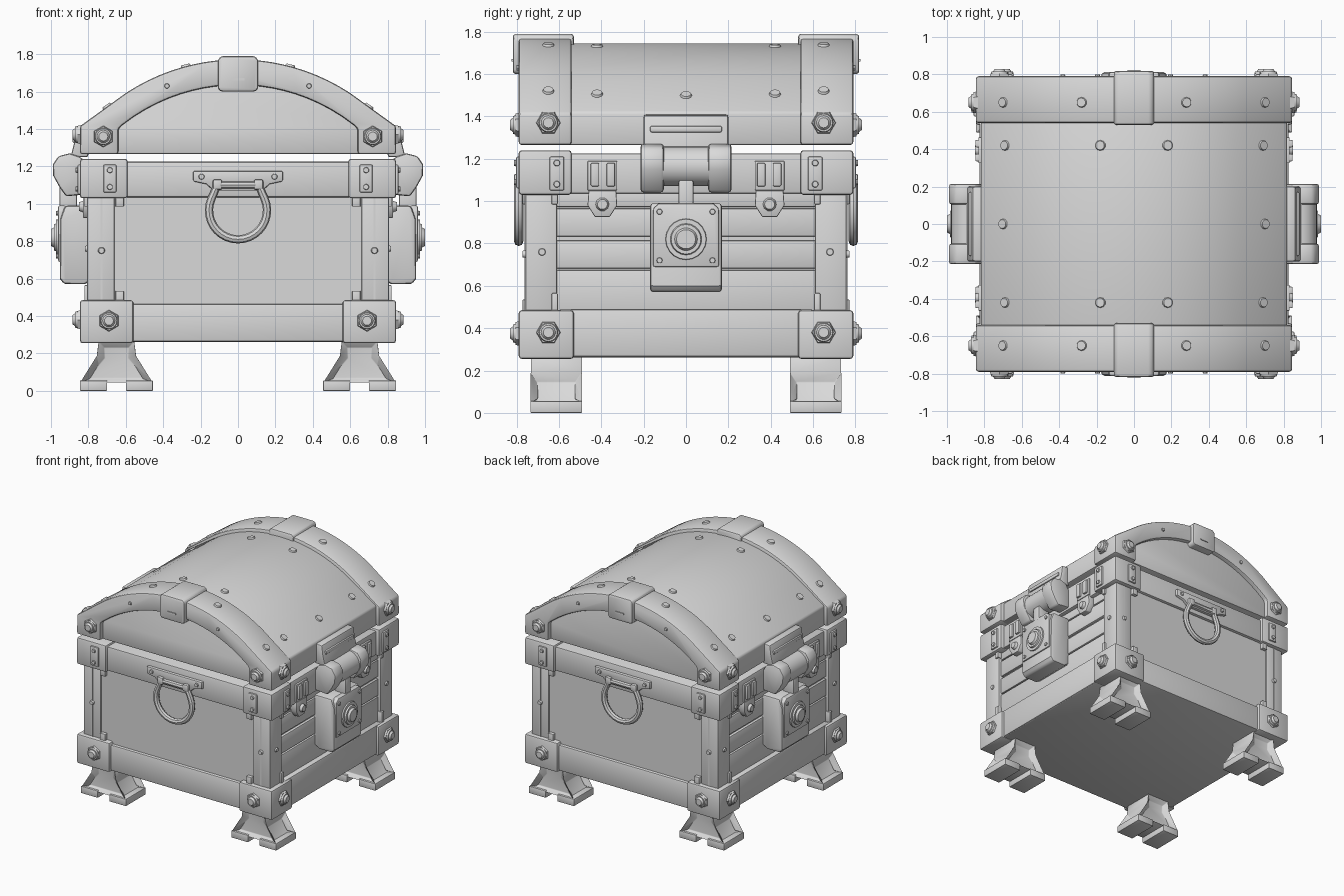
import bpy, bmesh, math
from mathutils import Vector, Matrix

if "Cube" in bpy.data.objects:
    bpy.data.objects.remove(bpy.data.objects["Cube"])

grey = bpy.data.materials.new("plain_grey")
grey.use_nodes = True
grey.diffuse_color = (0.7, 0.7, 0.7, 1)
grey.node_tree.nodes["Principled BSDF"].inputs["Base Color"].default_value = (0.7, 0.7, 0.7, 1)
parts = []


def finish(name, bm, bevel=0.0, mirror=""):
    """Bevel the sharp edges, make the object and mirror it over the named axes."""
    bmesh.ops.recalc_face_normals(bm, faces=bm.faces)
    if bevel:
        sharp = [e for e in bm.edges if e.is_manifold and e.calc_face_angle(0) > math.radians(40)]
        bmesh.ops.bevel(bm, geom=sharp, offset=bevel, segments=2, profile=0.5,
                        affect='EDGES', clamp_overlap=True)
    me = bpy.data.meshes.new(name)
    bm.to_mesh(me)
    bm.free()
    me.materials.append(grey)
    ob = bpy.data.objects.new(name, me)
    bpy.context.collection.objects.link(ob)
    if mirror:
        m = ob.modifiers.new("Mirror", 'MIRROR')
        m.use_axis = ["x" in mirror, "y" in mirror, False]
        m.use_mirror_merge = False
    parts.append(ob)
    return ob


def add_prism(bm, pts, axis, a, b):
    """Extrude a profile: (x, z) along y, or (y, z) along x."""
    put = (lambda p, t: (p[0], t, p[1])) if axis == "y" else (lambda p, t: (t, p[0], p[1]))
    face = bm.faces.new([bm.verts.new(put(p, a)) for p in pts])
    out = bmesh.ops.extrude_face_region(bm, geom=[face])["geom"]
    move = (0, b - a, 0) if axis == "y" else (b - a, 0, 0)
    bmesh.ops.translate(bm, verts=[v for v in out if isinstance(v, bmesh.types.BMVert)], vec=move)


def prism(name, pts, axis, a, b, bevel=0.01, mirror=""):
    bm = bmesh.new()
    add_prism(bm, pts, axis, a, b)
    return finish(name, bm, bevel, mirror)


def box(name, x, y, z, bevel=0.01, mirror=""):
    return prism(name, [(x[0], z[0]), (x[1], z[0]), (x[1], z[1]), (x[0], z[1])],
                 "y", y[0], y[1], bevel, mirror)


def add_cone(bm, loc, normal, r1, r2, h, sides):
    n = Vector(normal).normalized()
    mat = (Matrix.Translation(Vector(loc) + n * h / 2)
           @ Vector((0, 0, 1)).rotation_difference(n).to_matrix().to_4x4())
    bmesh.ops.create_cone(bm, cap_ends=True, segments=sides, radius1=r1, radius2=r2,
                          depth=h, matrix=mat)


def bolts(name, spots, mirror="xy", s=1.0):
    """Hex washer, collar and domed head at each (location, normal)."""
    bm = bmesh.new()
    for loc, n in spots:
        n = Vector(n)
        p = Vector(loc)
        add_cone(bm, p - n * 0.01, n, 0.06 * s, 0.054 * s, 0.024, 6)
        add_cone(bm, p + n * 0.014, n, 0.046 * s, 0.042 * s, 0.012, 16)
        add_cone(bm, p + n * 0.026, n, 0.034 * s, 0.024 * s, 0.014, 16)
    return finish(name, bm, 0, mirror)


def rivets(name, spots, r=0.022, mirror="xy"):
    bm = bmesh.new()
    for loc, n in spots:
        n = Vector(n).normalized()
        add_cone(bm, Vector(loc) - n * 0.01, n, r, r * 0.75, 0.02, 10)
    return finish(name, bm, 0, mirror)


def arc(x, top, radius):
    return top - radius + math.sqrt(radius * radius - x * x)


def arch_line(half, side_z, top, radius, end, n=20):
    """Right-to-left arch: upright side, straight shoulder, then a circular crown."""
    crown = [(end - 2 * end * i / n, 0) for i in range(n + 1)]
    crown = [(x, arc(x, top, radius)) for x, _ in crown]
    return [(half, 1.265), (half, side_z)] + crown + [(-half, side_z), (-half, 1.265)]


# Lid: barrel, end arches, crown clips
prism("lid_barrel", arch_line(0.818, 1.42, 1.745, 1.09, 0.6), "y", -0.755, 0.755, 0.012)
outer = arch_line(0.845, 1.415, 1.772, 1.09, 0.6)
inner = arch_line(0.64, 1.40, 1.635, 1.0, 0.62)
prism("lid_end_arch", outer + inner[::-1], "y", 0.54, 0.79, 0.014, "y")
prism("crown_clip", [(-0.095, 1.60), (0.095, 1.60), (0.108, 1.62), (0.108, 1.77),
                     (0.09, 1.79), (-0.09, 1.79), (-0.108, 1.77), (-0.108, 1.62)],
      "y", 0.53, 0.818, 0.014, "y")
box("crown_clip_slot", (-0.035, 0.035), (0.81, 0.824), (1.66, 1.672), 0, "y")

# Lid rivets sit square to the curve
spots = []
for x, y, top in [(0.7, 0.65, 1.772), (0.28, 0.65, 1.772), (0.69, 0.42, 1.745),
                  (0.18, 0.42, 1.745), (0.7, 0, 1.745)]:
    if x > 0.6:
        z0, half, side = arc(0.6, top, 1.09), (0.845, 0.818)[top < 1.76], (1.415, 1.42)[top < 1.76]
        k = (z0 - side) / (half - 0.6)
        spots.append(((x, y, z0 - k * (x - 0.6)), (k, 0, 1)))
    else:
        spots.append(((x, y, arc(x, top, 1.09)), (x, 0, 1.09)))
rivets("lid_rivets", spots, 0.032)
rivets("arch_face_rivets", [((0.38, 0.79, 1.63), (0, 1, 0))], 0.016)

# Body: core, side planks, posts, rails
box("body_core", (-0.765, 0.765), (-0.745, 0.745), (0.27, 1.20), 0)
for i, (a, b) in enumerate([(0.45, 0.675), (0.683, 0.815), (0.832, 0.965), (0.972, 1.06)]):
    box("side_plank_%d" % (i + 1), (0.74, 0.785), (-0.63, 0.63), (a, b), 0.008, "x")
box("corner_post", (0.66, 0.808), (0.61, 0.757), (0.40, 1.08), 0.008, "xy")
box("post_strip", (0.725, 0.735), (0.74, 0.762), (0.46, 1.04), 0, "xy")
box("bottom_rail", (-0.822, 0.822), (-0.768, 0.768), (0.262, 0.465), 0.012)
box("side_bottom_rail", (0.72, 0.826), (-0.6, 0.6), (0.264, 0.49), 0.012, "x")
box("top_rim", (-0.818, 0.818), (-0.768, 0.768), (1.035, 1.225), 0.012)
box("bottom_corner_bracket", (0.56, 0.845), (0.53, 0.79), (0.255, 0.485), 0.014, "xy")
box("rim_corner_bracket", (0.59, 0.845), (0.54, 0.79), (1.03, 1.24), 0.014, "xy")

# Small tabs joining brackets to panels
for name, z in [("lower_tab", (0.46, 0.535)), ("upper_tab", (0.985, 1.05))]:
    box(name, (0.61, 0.655), (0.72, 0.772), z, 0.005, "xy")
    box("side_" + name, (0.75, 0.822), (0.605, 0.635), (z[0], z[1] + 0.03), 0.005, "xy")

# Corner bolts and rim corner plates
X, Y = (1, 0, 0), (0, 1, 0)
bolts("lid_corner_bolts", [((0.72, 0.79, 1.36), Y), ((0.845, 0.65, 1.37), X)])
bolts("bottom_corner_bolts", [((0.69, 0.79, 0.375), Y), ((0.845, 0.65, 0.38), X)])
box("rim_corner_plate", (0.65, 0.72), (0.78, 0.802), (1.06, 1.21), 0.008, "xy")
box("side_rim_corner_plate", (0.835, 0.858), (0.575, 0.645), (1.05, 1.21), 0.008, "xy")
rivets("corner_plate_rivets", [((0.685, 0.802, z), Y) for z in (1.09, 1.18)]
       + [((0.858, 0.61, z), X) for z in (1.08, 1.18)], 0.018)
rivets("post_rivets", [((0.73, 0.762, 0.75), Y), ((0.808, 0.68, 0.76), X)], 0.02)

# Legs: flared blocks with sunken windows on two split feet
bm = bmesh.new()
add_prism(bm, [(0.455, 0.045), (0.845, 0.045), (0.755, 0.19), (0.745, 0.265),
               (0.555, 0.265), (0.545, 0.19)], "y", 0.49, 0.735)
bm.normal_update()
bmesh.ops.recalc_face_normals(bm, faces=bm.faces)
walls = [f for f in bm.faces if abs(f.normal.z) < 0.7 and f.calc_area() > 0.03]
bmesh.ops.inset_individual(bm, faces=walls, thickness=0.045, depth=-0.035)
for x0, x1 in [(0.455, 0.60), (0.70, 0.845)]:
    add_prism(bm, [(x0, 0), (x1, 0), (x1, 0.055), (x0, 0.055)], "y", 0.49, 0.735)
finish("leg", bm, 0.004, "xy")

# End handles: plate, lugs and ring
prism("handle_plate", [(-0.24, 1.12), (-0.17, 1.105), (-0.13, 1.07), (0.13, 1.07), (0.17, 1.105),
                       (0.24, 1.12), (0.24, 1.175), (-0.24, 1.175)], "y", 0.75, 0.79, 0.008, "y")
box("handle_lug", (0.085, 0.135), (0.76, 0.812), (1.075, 1.13), 0.01, "xy")
rivets("handle_rivets", [((0.195, 0.79, 1.145), Y)], 0.018)
path = [(0.155 * math.cos(a), 0.965 + 0.155 * math.sin(a))
        for a in [math.radians(-205 + 230 * i / 20) for i in range(21)]]
path += [(0.11, 1.10), (-0.11, 1.10)]
cu = bpy.data.curves.new("ring_path", 'CURVE')
cu.dimensions = '3D'
cu.bevel_depth = 0.022
cu.bevel_resolution = 2
sp = cu.splines.new('POLY')
sp.points.add(len(path) - 1)
for pt, (x, z) in zip(sp.points, path):
    pt.co = (x, 0.79, z, 1)
sp.use_cyclic_u = True
tmp = bpy.data.objects.new("ring_path", cu)
bm = bmesh.new()
ring_mesh = bpy.data.meshes.new_from_object(tmp)
bm.from_mesh(ring_mesh)
bpy.data.objects.remove(tmp)
bpy.data.meshes.remove(ring_mesh)
finish("handle_ring", bm, 0, "y")

# Side latch plates with hexagonal pendants
box("latch_plate", (0.81, 0.832), (0.325, 0.465), (1.05, 1.19), 0.006, "xy")
for y in (0.355, 0.43):
    box("latch_bar", (0.82, 0.848), (y - 0.02, y + 0.02), (1.07, 1.18), 0.006, "xy")
prism("latch_pendant", [(0.33, 1.05), (0.325, 0.98), (0.36, 0.925), (0.43, 0.925), (0.465, 0.98),
                        (0.46, 1.05)], "x", 0.77, 0.83, 0.006, "xy")
rivets("latch_pendant_bolts", [((0.83, 0.395, 0.985), X), ((0.84, 0.395, 0.985), X)], 0.032)

# Side locks: hasp, hinge knuckles, roller, strap, box and keyhole boss
prism("lock_hasp", [(0.80, 1.25), (0.895, 1.25), (0.875, 1.33), (0.865, 1.405), (0.80, 1.41)],
      "y", -0.2, 0.2, 0.012, "x")
box("hasp_ridge", (0.85, 0.885), (-0.17, 0.17), (1.325, 1.355), 0.008, "x")
prism("lock_knuckle", [(0.81, 1.05), (0.92, 1.04), (0.955, 1.09), (0.988, 1.15), (0.99, 1.21),
                       (0.96, 1.255), (0.90, 1.27), (0.84, 1.25), (0.81, 1.20)],
      "y", 0.105, 0.215, 0.014, "xy")
bm = bmesh.new()
add_cone(bm, (0.885, -0.13, 1.165), Y, 0.093, 0.093, 0.26, 24)
finish("lock_roller", bm, 0, "x")
box("lock_strap", (0.86, 0.955), (-0.035, 0.035), (0.95, 1.10), 0.01, "x")
prism("lock_box", [(0.77, 0.60), (0.82, 0.57), (0.93, 0.57), (0.953, 0.60), (0.95, 0.92),
                   (0.925, 0.99), (0.77, 0.99)], "y", -0.17, 0.17, 0.016, "x")
prism("lock_face_plate", [(-0.155, 0.69), (0.155, 0.69), (0.155, 0.965), (0.13, 0.99),
                          (-0.13, 0.99), (-0.155, 0.965)], "x", 0.92, 0.962, 0.008, "x")
rivets("lock_face_rivets", [((0.962, 0.125, z), X) for z in (0.72, 0.95)], 0.016)
bm = bmesh.new()
for x, r1, r2, h in [(0.95, 0.10, 0.095, 0.022), (0.97, 0.075, 0.07, 0.014), (0.982, 0.055, 0.045, 0.018)]:
    add_cone(bm, (x, 0, 0.82), X, r1, r2, h, 20)
finish("keyhole_boss", bm, 0, "x")

# Smooth the curved faces, keep the hard edges
bpy.ops.object.select_all(action='DESELECT')
for ob in parts:
    ob.select_set(True)
bpy.context.view_layer.objects.active = parts[0]
bpy.ops.object.shade_smooth_by_angle(angle=math.radians(35))
